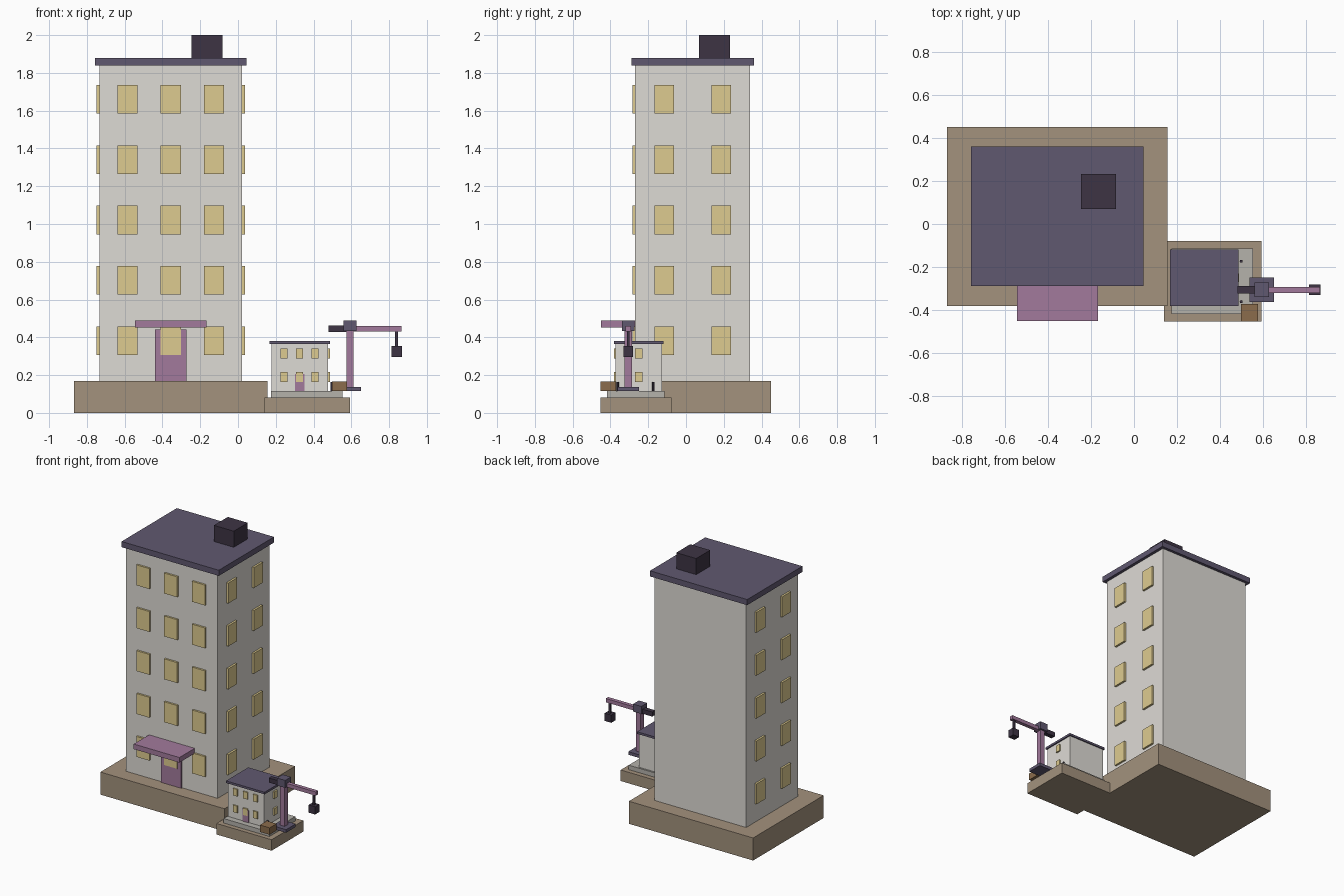
import bpy

if "Cube" in bpy.data.objects:
    bpy.data.objects.remove(bpy.data.objects["Cube"])


def material(name, hex_code):
    # convert a display colour to linear values
    rgb = [int(hex_code[i:i + 2], 16) / 255 for i in (0, 2, 4)]
    m = bpy.data.materials.new(name)
    m.diffuse_color = [c / 12.92 if c < 0.04 else ((c + 0.055) / 1.055) ** 2.4 for c in rgb] + [1]
    m.use_nodes = True
    m.node_tree.nodes["Principled BSDF"].inputs["Base Color"].default_value = m.diffuse_color
    return m


STONE = material("stone", "A3927D")
WALL = material("wall", "DEDBD5")
SLAB = material("concrete", "B5B2AB")
ROOF = material("roof", "605870")
DARK = material("dark", "3D3444")
GLASS = material("window", "DECB90")
MAUVE = material("mauve", "A27A9C")
WOOD = material("wood", "8B6C4C")


def box(name, x, y, z, mat):
    """Box from (min, max) ranges on each axis."""
    bpy.ops.mesh.primitive_cube_add(size=1, location=[sum(r) / 2 for r in (x, y, z)])
    ob = bpy.context.object
    ob.name = name
    ob.scale = [r[1] - r[0] for r in (x, y, z)]
    bpy.ops.object.transform_apply(location=False, rotation=False, scale=True)
    ob.data.materials.append(mat)
    return ob


def around(c, half):
    return (c - half, c + half)


# Tall tower
box("tower_base", (-0.868, 0.155), (-0.38, 0.45), (0, 0.168), STONE)
box("tower_walls", (-0.734, 0.022), (-0.27, 0.34), (0.168, 1.84), WALL)
box("tower_roof", (-0.757, 0.044), (-0.289, 0.361), (1.838, 1.88), ROOF)
box("roof_housing", (-0.247, -0.083), (0.069, 0.233), (1.88, 2.0), DARK)
box("tower_door", (-0.439, -0.272), (-0.28, -0.26), (0.168, 0.442), MAUVE)
box("door_canopy", (-0.544, -0.168), (-0.45, -0.26), (0.452, 0.49), MAUVE)

# Tower windows: three columns in front, two on each side
for i in range(5):
    z = around(0.382 + 0.3195 * i, 0.076)
    for x in (-0.585, -0.356, -0.127):
        box("tower_front_window", around(x, 0.053), (-0.284, -0.26), z, GLASS)
    for y in (-0.115, 0.187):
        box("tower_right_window", (0.012, 0.037), around(y, 0.052), z, GLASS)
        box("tower_left_window", (-0.749, -0.724), around(y, 0.052), z, GLASS)

# Small house
box("house_base", (0.139, 0.593), (-0.452, -0.078), (0, 0.082), STONE)
box("house_slab", (0.174, 0.552), (-0.418, -0.114), (0.08, 0.115), SLAB)
box("house_walls", (0.177, 0.477), (-0.373, -0.127), (0.115, 0.366), WALL)
box("house_roof", (0.168, 0.486), (-0.381, -0.119), (0.364, 0.38), ROOF)
box("house_door", (0.301, 0.351), (-0.379, -0.365), (0.115, 0.206), MAUVE)
for zc in (0.19, 0.314):
    z = around(zc, 0.026)
    for x in (0.243, 0.326, 0.408):
        box("house_front_window", around(x, 0.018), (-0.382, -0.367), z, GLASS)
    box("house_right_window", (0.47, 0.488), around(-0.25, 0.019), z, GLASS)

# Posts and crate on the slab
for y in (-0.173, -0.361):
    bpy.ops.mesh.primitive_cylinder_add(vertices=8, radius=0.007, depth=0.05,
                                        location=(0.498, y, 0.139))
    bpy.context.object.name = "slab_post"
    bpy.context.object.data.materials.append(DARK)
box("crate", (0.497, 0.577), (-0.452, -0.371), (0.115, 0.166), WOOD)

# Crane
cx, cy = 0.593, -0.306
box("crane_foot", around(cx, 0.057), around(cy, 0.057), (0.115, 0.138), ROOF)
box("crane_mast", around(cx, 0.019), around(cy, 0.019), (0.138, 0.436), MAUVE)
box("crane_head", around(cx, 0.034), around(cy, 0.034), (0.434, 0.49), ROOF)
box("crane_jib", (cx, 0.865), around(cy, 0.014), (0.432, 0.46), MAUVE)
box("crane_counterweight", (0.48, cx), around(cy, 0.017), (0.429, 0.463), DARK)
box("crane_cable", around(0.839, 0.007), around(cy, 0.007), (0.35, 0.434), DARK)
box("crane_hook_block", around(0.84, 0.027), around(cy, 0.025), (0.297, 0.354), DARK)
